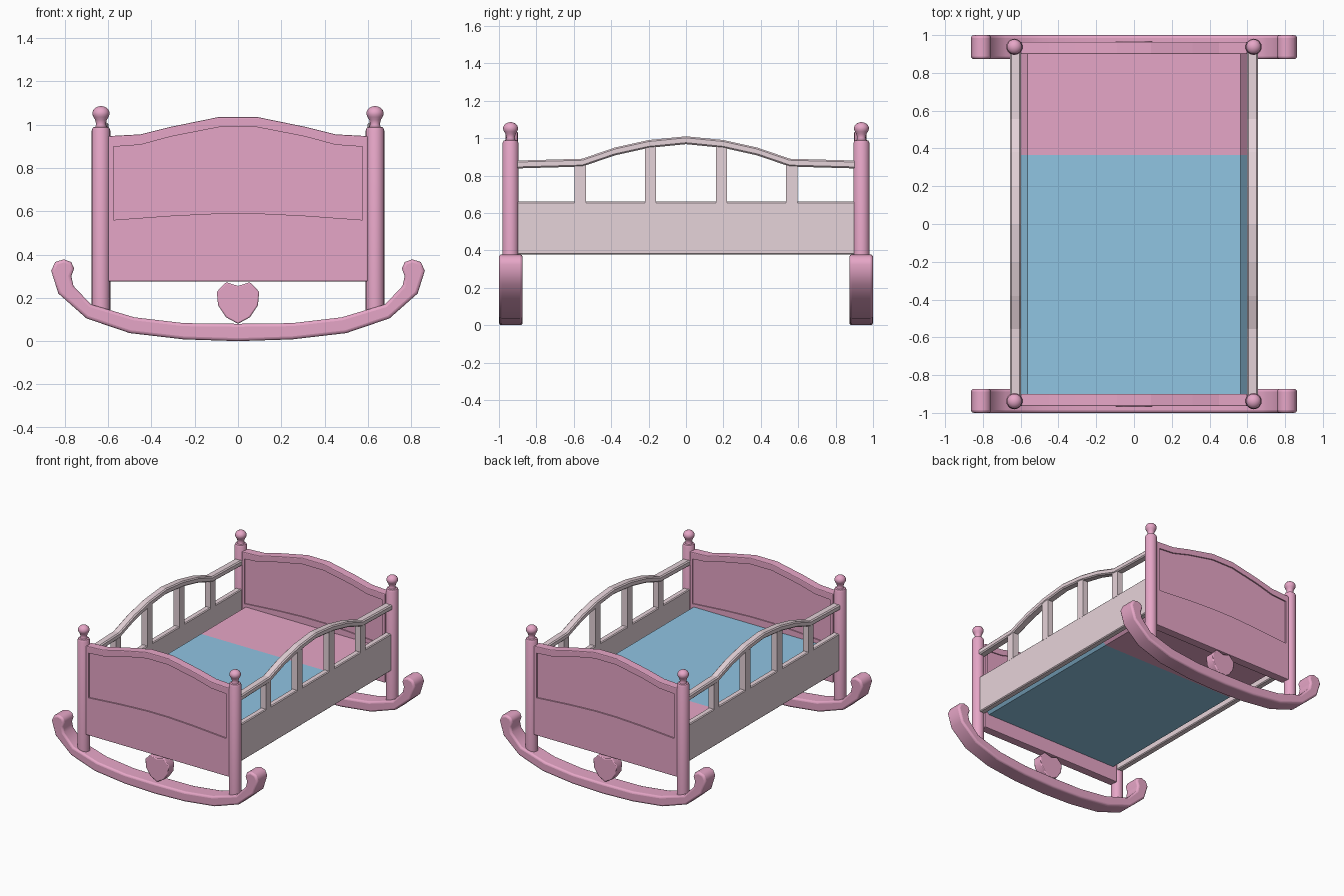
import bpy, bmesh, math

cube = bpy.data.objects.get("Cube")
if cube:
    bpy.data.objects.remove(cube, do_unlink=True)


def material(name, srgb):
    m = bpy.data.materials.new(name)
    col = [c ** 2.2 for c in srgb] + [1]
    m.use_nodes = True
    m.diffuse_color = col
    m.node_tree.nodes["Principled BSDF"].inputs["Base Color"].default_value = col
    return m


PINK = material("rose pink", (0.90, 0.645, 0.775))
PALE = material("pale mauve", (0.90, 0.825, 0.85))
BLUE = material("sky blue", (0.56, 0.765, 0.885))


def finish(name, bm, mat, bevel=0, segments=2, smooth=True):
    bmesh.ops.recalc_face_normals(bm, faces=bm.faces)
    mesh = bpy.data.meshes.new(name)
    bm.to_mesh(mesh)
    bm.free()
    mesh.materials.append(mat)
    ob = bpy.data.objects.new(name, mesh)
    bpy.context.collection.objects.link(ob)
    if bevel:
        mod = ob.modifiers.new("soft edges", "BEVEL")
        mod.width, mod.segments = bevel, segments
        mod.limit_method, mod.angle_limit = "ANGLE", math.radians(60)
    if smooth:
        bpy.ops.object.select_all(action="DESELECT")
        ob.select_set(True)
        bpy.context.view_layer.objects.active = ob
        bpy.ops.object.shade_smooth_by_angle(angle=math.radians(50))
    return ob


def prism(name, outline, axis, lo, hi, mat, **kw):
    """Extrude an (across, z) outline along the x or y axis."""
    bm = bmesh.new()
    place = (lambda p, d: (p[0], d, p[1])) if axis == "y" else (lambda p, d: (d, p[0], p[1]))
    rings = [[bm.verts.new(place(p, d)) for p in outline] for d in (lo, hi)]
    bm.faces.new(rings[0])
    bm.faces.new(rings[1])
    n = len(outline)
    for i in range(n):
        j = (i + 1) % n
        bm.faces.new((rings[0][i], rings[0][j], rings[1][j], rings[1][i]))
    return finish(name, bm, mat, **kw)


def box(name, x, y, z, mat, **kw):
    return prism(name, [(x[0], z[0]), (x[1], z[0]), (x[1], z[1]), (x[0], z[1])],
                 "y", y[0], y[1], mat, **kw)


def lathe(name, profile, x, y, mat, sides=20):
    bm = bmesh.new()
    vs = [bm.verts.new((x + r, y, z)) for r, z in profile]
    edges = [bm.edges.new(pair) for pair in zip(vs, vs[1:])]
    bmesh.ops.spin(bm, geom=vs + edges, cent=(x, y, 0), axis=(0, 0, 1),
                   angle=math.tau, steps=sides)
    bmesh.ops.remove_doubles(bm, verts=bm.verts, dist=0.0005)
    return finish(name, bm, mat)


def mirrored(half):
    """Full symmetric line from its positive half, listed centre outwards."""
    return [(-a, z) for a, z in reversed(half) if a > 0] + half


def closed(upper, lower):
    return mirrored(upper) + mirrored(lower)[::-1]


# Outlines, from the centre outwards
rocker_low = [(0, 0), (0.25, 0.008), (0.5, 0.037), (0.7, 0.105), (0.83, 0.22), (0.863, 0.325),
              (0.845, 0.365), (0.805, 0.378), (0.77, 0.365), (0.757, 0.335), (0.77, 0.30)]
rocker_high = [(0, 0.08), (0.25, 0.083), (0.48, 0.11), (0.68, 0.17), (0.76, 0.255)]
board_top = [(0.09, 1.035), (0.31, 0.99), (0.45, 0.955), (0.6, 0.947)]
panel_top = [(0.09, 0.988), (0.31, 0.945), (0.45, 0.907), (0.575, 0.898)]
panel_low = [(0.09, 0.59), (0.3, 0.58), (0.575, 0.56)]
heart = [(0, 0.255), (0.055, 0.272), (0.098, 0.228), (0.092, 0.165), (0.055, 0.11), (0, 0.08)]
rail_top = [(0, 1.01), (0.2, 0.99), (0.38, 0.95), (0.555, 0.89), (0.91, 0.88)]
post = [(0, 0.1), (0.043, 0.1), (0.043, 0.973), (0.037, 0.987), (0.026, 0.99),
        (0.022, 1.003), (0.027, 1.022)]
post += [(0.04 * math.cos(a), 1.052 + 0.034 * math.sin(a))
         for a in (math.radians(d) for d in range(-30, 91, 20))]

# End assemblies: rocker, posts, board, heart
for end, s in (("front", -1), ("back", 1)):
    prism(end + "_rocker", closed(rocker_low, rocker_high), "y", s * 0.873, s * 1.0, PINK,
          bevel=0.014, segments=3)
    for side, k in (("left", 1), ("right", -1)):
        lathe(f"{end}_{side}_post", post, k * 0.633, s * 0.938, PINK)

    board = prism(end + "_board", mirrored(board_top) + [(0.6, 0.275), (-0.6, 0.275)],
                  "y", s * 0.899, s * 0.964, PINK, bevel=0.006, smooth=False)
    # Shallow sunken panel on both faces of the board
    for face, a, b in (("inner", 0.88, 0.907), ("outer", 0.954, 1.0)):
        cutter = prism(f"{end}_{face}_panel_cutter", closed(panel_top, panel_low),
                       "y", s * a, s * b, PINK, smooth=False)
        cutter.hide_render = True
        cutter.hide_set(True)
        cutter.display_type = "WIRE"
        mod = board.modifiers.new(face + " panel", "BOOLEAN")
        mod.operation, mod.object, mod.solver = "DIFFERENCE", cutter, "EXACT"

    outline = heart + [(-x, z) for x, z in heart[-2:0:-1]]
    prism(end + "_heart", outline, "y", s * 0.898, s * 0.97, PINK, bevel=0.006)

# Side assemblies: solid panel, spindles, arched rail
for side, k in (("left", 1), ("right", -1)):
    box(side + "_side_panel", (k * 0.604, k * 0.65), (-0.91, 0.91), (0.378, 0.66), PALE,
        bevel=0.006, segments=1, smooth=False)
    for i, (y, top) in enumerate([(-0.565, 0.86), (-0.19, 0.97), (0.19, 0.97), (0.565, 0.86)]):
        box(f"{side}_spindle_{i + 1}", (k * 0.603, k * 0.651), (y - 0.03, y + 0.03),
            (0.65, top), PALE, smooth=False)
    rail_low = [(y, z - 0.042) for y, z in rail_top]
    prism(side + "_top_rail", closed(rail_top, rail_low), "x", k * 0.598, k * 0.656, PALE,
          bevel=0.008, segments=1, smooth=False)

# Mattress, with a blue blanket length and a pink head end
section = closed([(0.565, 0.538), (0.602, 0.498)], [(0.565, 0.385), (0.602, 0.42)])
prism("blanket", section, "y", -0.905, 0.366, BLUE, smooth=False)
prism("mattress_head", section, "y", 0.366, 0.905, PINK, smooth=False)
